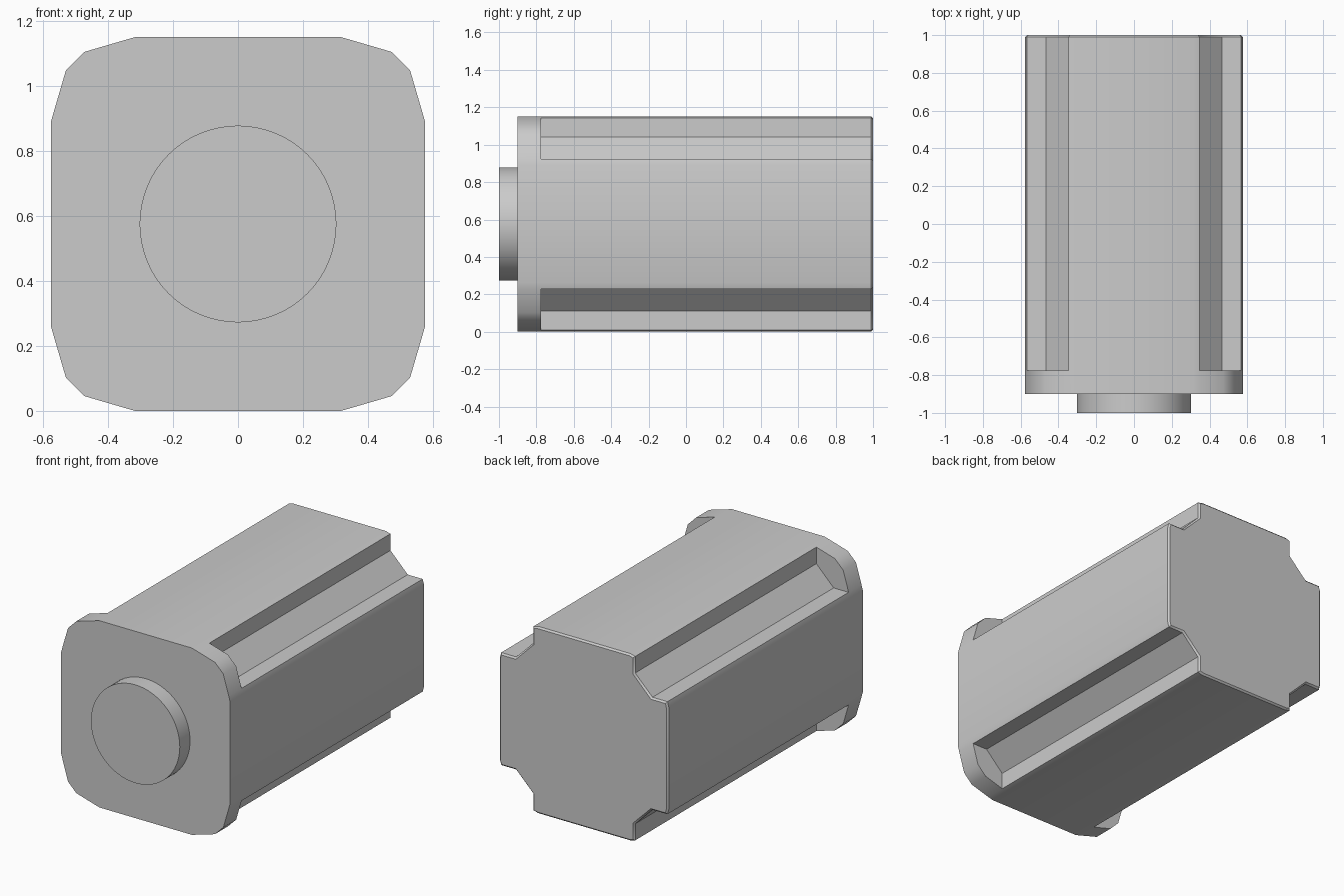
import bpy, bmesh, math
from mathutils import Matrix

cube = bpy.data.objects.get("Cube")
if cube:
    bpy.data.objects.remove(cube, do_unlink=True)

HALF = 0.576                                  # half width of the square section
FRONT, STEP, BACK = -0.9, -0.775, 1.0         # flange front, flange back, body end
CHAMFER = 0.01

grey = bpy.data.materials.new("plain grey")
grey.use_nodes = True
grey.diffuse_color = (0.6, 0.6, 0.6, 1)
grey.node_tree.nodes["Principled BSDF"].inputs["Base Color"].default_value = (0.6, 0.6, 0.6, 1)


def section(corner):
    """Repeat one corner around the centre in four quarter turns."""
    points = []
    for turn in range(4):
        for x, z in corner:
            for _ in range(turn):
                x, z = -z, x
            points.append((x, z))
    return points


def finish(bm, name):
    bmesh.ops.recalc_face_normals(bm, faces=bm.faces)
    mesh = bpy.data.meshes.new(name)
    bm.to_mesh(mesh)
    bm.free()
    mesh.materials.append(grey)
    ob = bpy.data.objects.new(name, mesh)
    bpy.context.collection.objects.link(ob)
    bpy.ops.object.select_all(action='DESELECT')
    ob.select_set(True)
    bpy.context.view_layer.objects.active = ob
    bpy.ops.object.shade_smooth_by_angle(angle=math.radians(35))
    return ob


# Housing: flange with rounded corners, then a body with a notch along each corner
start, lip = (HALF, 0.315), (0.567, 0.347)
flange_half = [start, lip, (0.53, 0.473)]
body_half = [start, lip, (0.465, 0.347)]
flange, body = (section(h + [(z, x) for x, z in reversed(h)])
                for h in (flange_half, body_half))

bm = bmesh.new()
rings = [[bm.verts.new((x, y, z + HALF)) for x, z in profile]
         for profile, y in ((flange, FRONT), (flange, STEP), (body, STEP), (body, BACK - CHAMFER))]
for a, b in zip(rings, rings[1:]):
    for i in range(len(a)):
        j = (i + 1) % len(a)
        bm.faces.new((a[i], a[j], b[j], b[i]))
bm.faces.new(rings[0])
end = bm.faces.new(rings[-1])
bmesh.ops.remove_doubles(bm, verts=bm.verts, dist=0.0005)
bmesh.ops.recalc_face_normals(bm, faces=bm.faces)
# Chamfer around the rear end
end = max(bm.faces, key=lambda f: f.calc_center_median().y)
bmesh.ops.inset_region(bm, faces=[end], thickness=CHAMFER, depth=CHAMFER, use_even_offset=True)
finish(bm, "housing")

# Round boss on the front of the flange
bm = bmesh.new()
place = Matrix.Translation((0, -0.945, HALF)) @ Matrix.Rotation(math.pi / 2, 4, 'X')
bmesh.ops.create_cone(bm, cap_ends=True, segments=64, radius1=0.303, radius2=0.303,
                      depth=0.11, matrix=place)
finish(bm, "front_boss")
